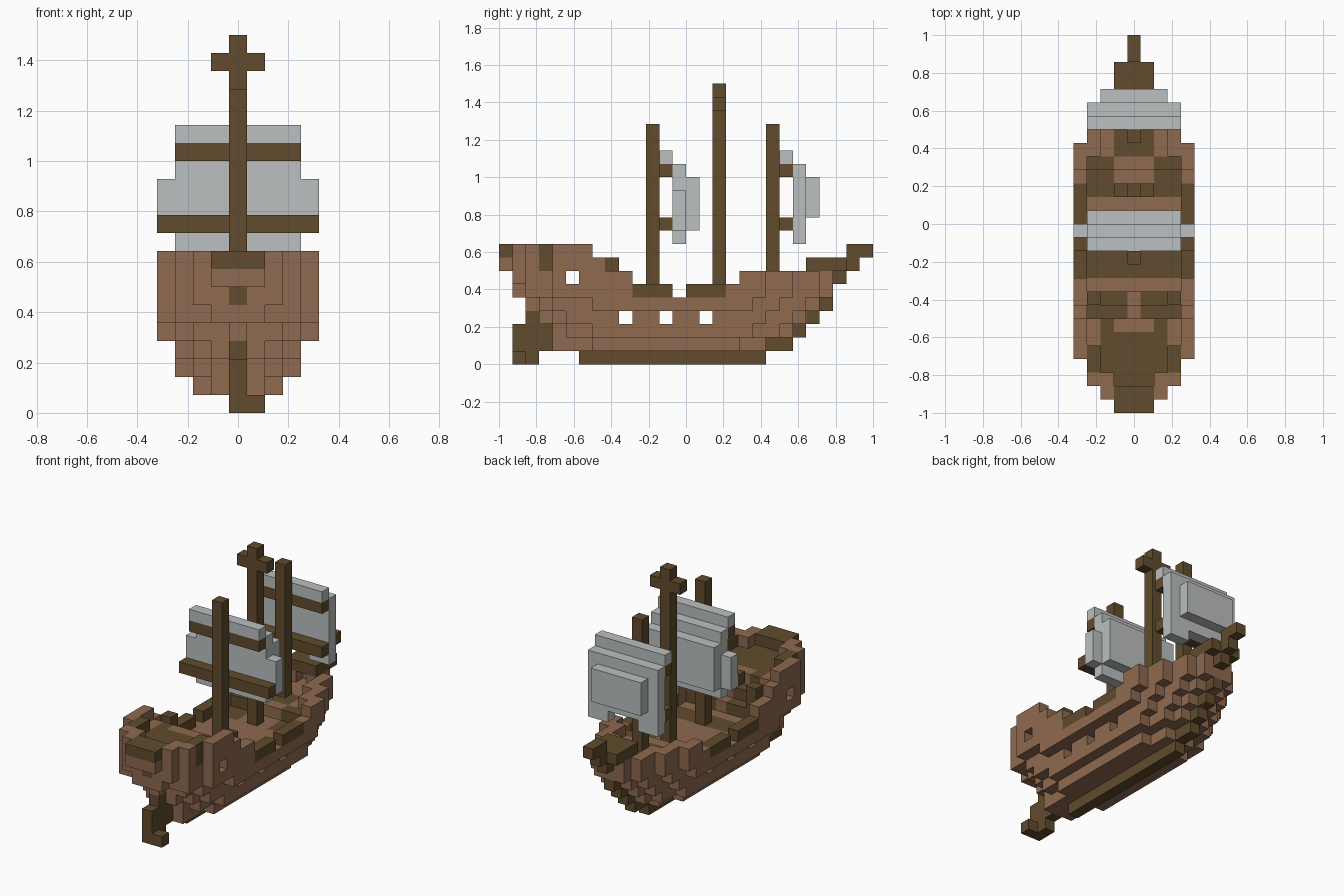
import bpy, bmesh
from math import radians
from mathutils import Vector

U = 1 / 14  # block size

cube = bpy.data.objects.get("Cube")
if cube:
    bpy.data.objects.remove(cube)


def material(name, rgb):
    m = bpy.data.materials.new(name)
    m.use_nodes = True
    colour = (*rgb, 1)
    m.diffuse_color = colour
    m.node_tree.nodes["Principled BSDF"].inputs["Base Color"].default_value = colour
    return m


PLANK, TIMBER, CANVAS = range(3)
MATERIALS = [material("plank_brown", (.275, .144, .08)),
             material("dark_timber", (.12, .072, .026)),
             material("sail_grey", (.50, .525, .525))]


def block(x, y, z):
    """All cells in inclusive ranges."""
    return {(i, j, k) for i in range(x[0], x[1] + 1)
            for j in range(y[0], y[1] + 1) for k in range(z[0], z[1] + 1)}


def pair(x, y, z):
    """A block and its mirror image across the centre line."""
    return block(x, y, z) | block((-x[1], -x[0]), y, z)


def build(name, cells):
    """Skin a {cell: colour} dictionary with its exposed faces."""
    bm = bmesh.new()
    for cell, colour in cells.items():
        for axis in range(3):
            for side in (-1, 1):
                n = [0, 0, 0]
                n[axis] = side
                if tuple(c + d for c, d in zip(cell, n)) in cells:
                    continue
                a, b = (axis + 1) % 3, (axis + 2) % 3
                ring = []
                for s, t in ((-1, -1), (1, -1), (1, 1), (-1, 1)):
                    p = Vector(cell) + Vector(n) / 2
                    p[a] += s / 2
                    p[b] += t / 2
                    ring.append(bm.verts.new((p.x * U, (p.y - 13.5) * U, (p.z + .5) * U)))
                face = bm.faces.new(ring if side > 0 else ring[::-1])
                face.material_index = colour
    bmesh.ops.remove_doubles(bm, verts=bm.verts, dist=U / 100)
    bmesh.ops.dissolve_limit(bm, angle_limit=radians(1), verts=bm.verts,
                             edges=bm.edges, delimit={'MATERIAL'})
    mesh = bpy.data.meshes.new(name)
    bm.to_mesh(mesh)
    bm.free()
    for m in MATERIALS:
        mesh.materials.append(m)
    ob = bpy.data.objects.new(name, mesh)
    bpy.context.collection.objects.link(ob)
    return ob


def solid(name, cells, colour):
    return build(name, dict.fromkeys(cells, colour))


# Hull outline per layer: (half width, first row, last row)
LAYERS = {
    1: [(1, 4, 19), (2, 7, 17)],
    2: [(1, 4, 21), (2, 5, 20), (3, 7, 18)],
    3: [(0, 2, 23), (1, 3, 22), (2, 4, 21), (3, 5, 19)],
    4: [(0, 2, 24), (1, 3, 23), (2, 3, 22), (3, 4, 20), (4, 7, 18)],
    5: [(1, 1, 24), (2, 2, 23), (3, 2, 21), (4, 4, 19)],
    6: [(1, 1, 24), (2, 1, 23), (3, 2, 21), (4, 4, 19)],
}


def deck_height(j):
    if j <= 6:
        return 7
    return {7: 6, 8: 5}.get(j, 4 if j < 18 else 5)


def rim_height(j):
    if j <= 6:
        return 8
    if j <= 8:
        return 7
    if j == 13:
        return 4
    return 5 if 10 <= j <= 17 else 6


# Hull: solid up to the deck, one block thick bulwark above it
hull = set()
for k in range(1, 9):
    plan = set()
    for half, first, last in LAYERS[min(k, 6)]:
        plan |= {(i, j) for i in range(-half, half + 1) for j in range(first, last + 1)}
    for i, j in plan:
        edge = any((i + a, j + b) not in plan for a in (-1, 0, 1) for b in (-1, 0, 1))
        if k <= deck_height(j) or (edge and k <= rim_height(j)):
            hull.add((i, j, k))
hull |= block((-1, 1), (0, 0), (7, 8))
hull |= pair((3, 3), (8, 8), (6, 7))
hull -= pair((4, 4), (8, 8), (7, 7))

# Ports cut right through the sides
for j, k in ((9, 3), (12, 3), (15, 3), (5, 6)):
    hull -= block((-4, 4), (j, j), (k, k))

# Dark planking on decks, rails and stern
dark = block((-1, 1), (0, 0), (8, 8)) | block((0, 0), (1, 1), (6, 6))
dark |= block((0, 0), (2, 2), (3, 3)) | block((-1, 1), (1, 1), (8, 8))
dark |= block((-2, 2), (2, 5), (7, 7)) | pair((3, 3), (3, 4), (7, 8))
dark |= pair((2, 2), (6, 6), (7, 7)) | pair((1, 3), (7, 8), (5, 7))
dark |= block((-3, 3), (10, 11), (4, 4)) | pair((4, 4), (10, 12), (5, 5))
dark |= pair((4, 4), (14, 16), (5, 5)) | pair((2, 3), (16, 17), (4, 4))
dark |= pair((2, 3), (18, 18), (5, 5)) | block((-1, 1), (19, 20), (5, 5))
build("hull", {c: TIMBER if c in dark else PLANK for c in hull})

# Keel, stepped stem and rudder
solid("keel", block((0, 0), (6, 19), (0, 0)), TIMBER)
stem = block((0, 0), (20, 21), (1, 1)) | block((0, 0), (22, 22), (2, 2))
solid("stem_lower", stem, TIMBER)
for k, j in ((3, 23), (4, 24)):
    cap = solid("stem_step", block((0, 0), (j, j), (k, k)), TIMBER)
    cap.scale = (1.004, 1.001, 1)
solid("rudder", block((0, 0), (1, 3), (1, 2)) | block((0, 0), (1, 2), (0, 0))
      | block((0, 1), (1, 1), (0, 0)), TIMBER)

# Bowsprit
solid("bowsprit", block((-1, 1), (23, 25), (7, 7)) | block((0, 0), (25, 25), (6, 6))
      | block((0, 0), (26, 26), (7, 8)) | block((0, 0), (27, 27), (8, 8)), TIMBER)

# Masts
solid("aft_mast", block((0, 0), (11, 11), (5, 17)), TIMBER)
solid("main_mast", block((0, 0), (16, 16), (5, 20)) | block((-1, 1), (16, 16), (19, 19)), TIMBER)
solid("fore_mast", block((0, 0), (20, 20), (6, 17)), TIMBER)

# Yards: upper and lower on each sail-carrying mast
for name, j, low in (("aft", 12, 4), ("fore", 21, 3)):
    solid(name + "_upper_yard", block((-3, 3), (j, j), (14, 14)), TIMBER)
    solid(name + "_lower_yard", block((-low, low), (j, j), (10, 10)), TIMBER)

# Sails billow forward in steps
solid("aft_sail", block((-3, 3), (12, 12), (15, 15)) | block((-3, 3), (13, 13), (9, 14))
      | block((-4, 4), (13, 13), (10, 12)) | block((-3, 3), (14, 14), (10, 13)), CANVAS)
solid("fore_sail", block((-3, 3), (21, 21), (15, 15)) | block((-3, 3), (22, 22), (10, 14))
      | pair((2, 3), (22, 22), (9, 9)) | block((-2, 2), (23, 23), (11, 13)), CANVAS)
